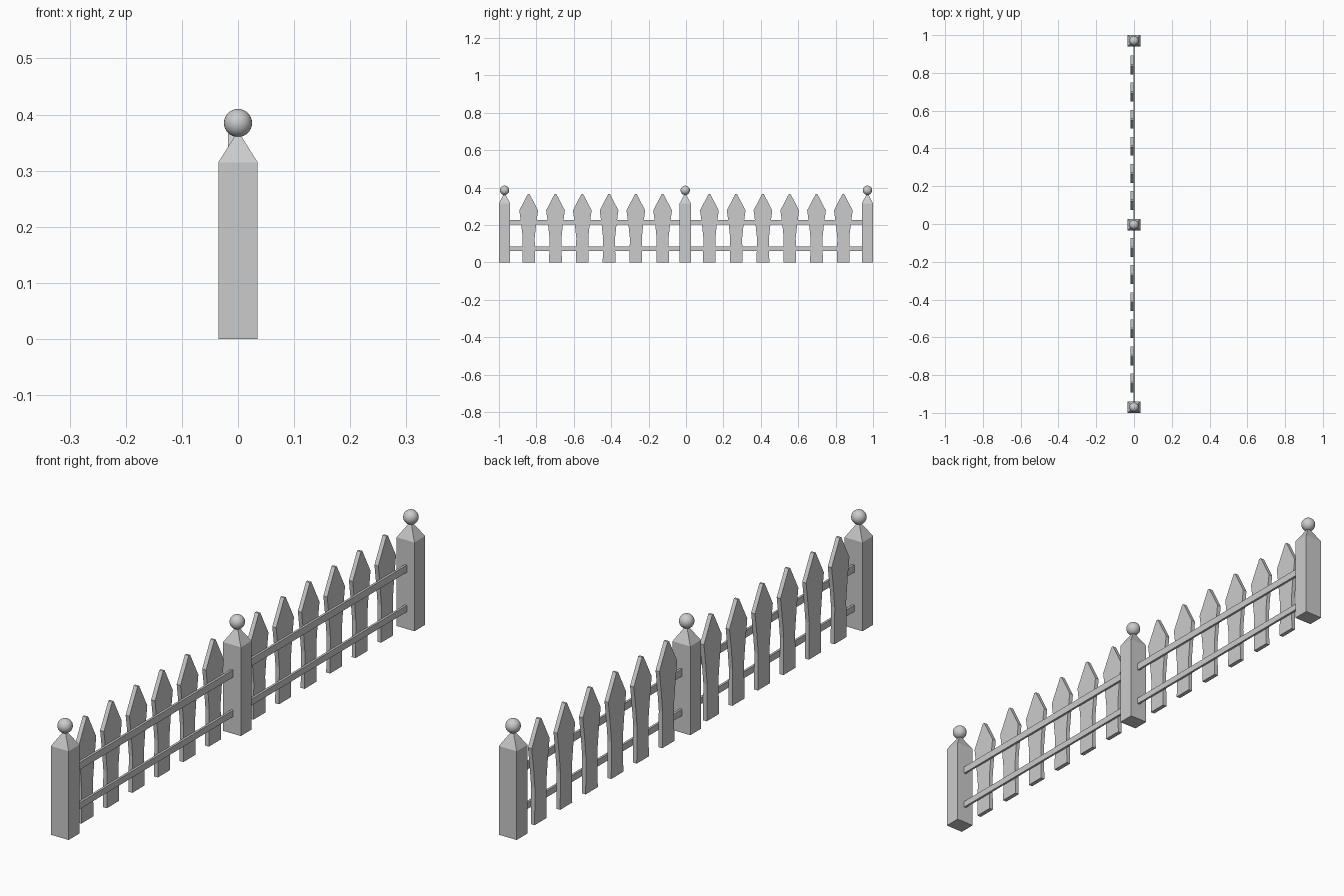
import bpy, bmesh

if "Cube" in bpy.data.objects:
    bpy.data.objects.remove(bpy.data.objects["Cube"])


def new_object(name, bm):
    bmesh.ops.recalc_face_normals(bm, faces=bm.faces)
    mesh = bpy.data.meshes.new(name)
    bm.to_mesh(mesh)
    bm.free()
    obj = bpy.data.objects.new(name, mesh)
    bpy.context.collection.objects.link(obj)
    return obj


def box(name, x0, x1, y0, y1, z0, z1):
    bm = bmesh.new()
    bmesh.ops.create_cube(bm, size=1)
    for v in bm.verts:
        v.co.x = x1 if v.co.x > 0 else x0
        v.co.y = y1 if v.co.y > 0 else y0
        v.co.z = z1 if v.co.z > 0 else z0
    return new_object(name, bm)


def post(y):
    # square post with a pointed top
    bm = bmesh.new()
    rings = []
    for hx, hy, z in [(.035, .03, 0), (.035, .03, .315), (.005, .005, .363)]:
        rings.append([bm.verts.new((sx * hx, y + sy * hy, z))
                      for sx, sy in [(-1, -1), (1, -1), (1, 1), (-1, 1)]])
    for a, b in zip(rings, rings[1:]):
        for i in range(4):
            j = (i + 1) % 4
            bm.faces.new((a[i], a[j], b[j], b[i]))
    bm.faces.new(rings[0])
    bm.faces.new(rings[-1])
    new_object("post", bm)
    # ball finial
    bpy.ops.mesh.primitive_uv_sphere_add(segments=32, ring_count=16,
                                         radius=.025, location=(0, y, .385))
    bpy.context.object.name = "post_ball"
    bpy.ops.object.shade_smooth()


def picket(y):
    # pointed board, waisted below the shoulders
    half = [(.034, 0), (.032, .13), (.040, .205), (.050, .278), (.004, .366)]
    outline = half + [(-w, z) for w, z in reversed(half)]
    bm = bmesh.new()
    face = bm.faces.new([bm.verts.new((-.018, y + w, z)) for w, z in outline])
    out = bmesh.ops.extrude_face_region(bm, geom=[face])
    verts = [g for g in out["geom"] if isinstance(g, bmesh.types.BMVert)]
    bmesh.ops.translate(bm, vec=(.015, 0, 0), verts=verts)
    new_object("picket", bm)


# posts
for y in (-.97, -.004, .97):
    post(y)

# pickets, six in each bay
for side in (-1, 1):
    for i in range(6):
        picket(side * (.125 + .1432 * i))

# rails, two in each bay
for y0, y1 in ((-.941, -.033), (.025, .941)):
    box("upper_rail", -.003, .005, y0, y1, .201, .227)
    box("lower_rail", -.003, .005, y0, y1, .061, .084)
